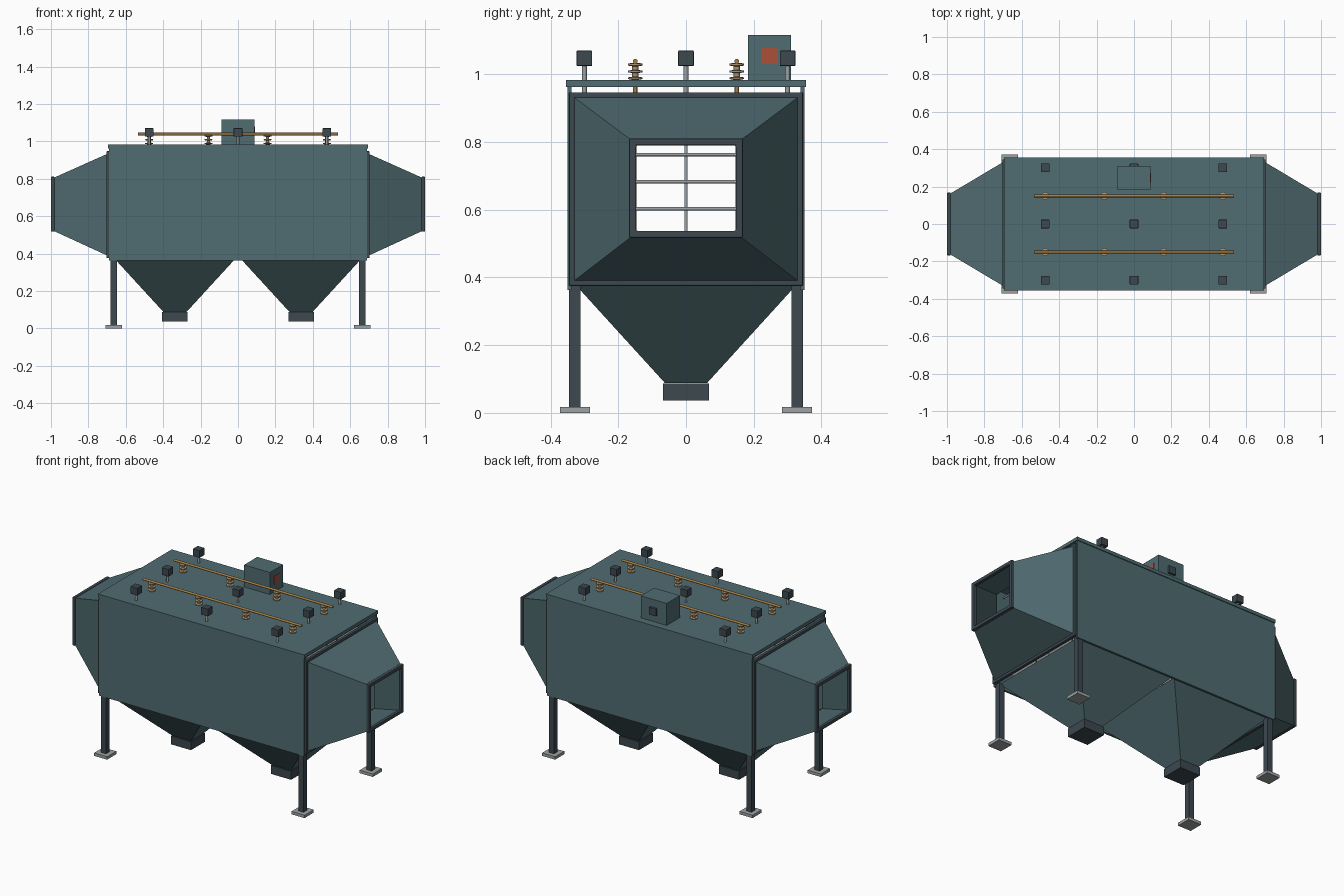
import bpy, bmesh, math
from mathutils import Vector

if "Cube" in bpy.data.objects:
    bpy.data.objects.remove(bpy.data.objects["Cube"])


def mat(name, rgb):
    m = bpy.data.materials.new(name)
    m.diffuse_color = (*rgb, 1)
    m.use_nodes = True
    m.node_tree.nodes["Principled BSDF"].inputs["Base Color"].default_value = m.diffuse_color
    return m


TEAL = mat("casing_paint", (0.08, 0.15, 0.165))
DARK = mat("dark_steel", (0.045, 0.065, 0.078))
ZINC = mat("galvanised", (0.34, 0.36, 0.36))
BRASS = mat("brass", (0.38, 0.21, 0.06))
TAN = mat("porcelain", (0.42, 0.30, 0.17))
RED = mat("warning_red", (0.40, 0.08, 0.04))


def finish(name, bm, material, bevel=0.0, smooth=False):
    bmesh.ops.recalc_face_normals(bm, faces=bm.faces)
    me = bpy.data.meshes.new(name)
    bm.to_mesh(me)
    bm.free()
    me.materials.append(material)
    ob = bpy.data.objects.new(name, me)
    bpy.context.collection.objects.link(ob)
    if bevel:
        b = ob.modifiers.new("bevel", 'BEVEL')
        b.width, b.segments = bevel, 2
    if smooth:
        bpy.ops.object.select_all(action='DESELECT')
        ob.select_set(True)
        bpy.context.view_layer.objects.active = ob
        bpy.ops.object.shade_smooth_by_angle(angle=math.radians(40))
    return ob


def box(name, x, y, z, material, bevel=0.0):
    """Box from (min, max) ranges."""
    bm = bmesh.new()
    bmesh.ops.create_cube(bm, size=1)
    for v in bm.verts:
        v.co = [(a + b) / 2 + c * (b - a) for (a, b), c in zip((x, y, z), v.co)]
    return finish(name, bm, material, bevel)


def rod(name, p, q, r, material, sides=16):
    p, q = Vector(p), Vector(q)
    bm = bmesh.new()
    bmesh.ops.create_cone(bm, cap_ends=True, segments=sides, radius1=r, radius2=r, depth=(q - p).length)
    rot = (q - p).to_track_quat('Z', 'Y')
    for v in bm.verts:
        v.co = rot @ v.co + (p + q) / 2
    return finish(name, bm, material, smooth=True)


def shell(name, rings, place, material, bevel=0.0):
    """Closed hollow loft of rectangles (offset, u0, u1, v0, v1)."""
    bm = bmesh.new()
    loops = [[bm.verts.new(place(o, u, v)) for u, v in ((a, c), (b, c), (b, d), (a, d))]
             for o, a, b, c, d in rings]
    for i, lo in enumerate(loops):
        hi = loops[(i + 1) % len(loops)]
        for j in range(4):
            k = (j + 1) % 4
            bm.faces.new((lo[j], lo[k], hi[k], hi[j]))
    return finish(name, bm, material, bevel)


def lathe(name, profile, at, material, sides=20):
    bm = bmesh.new()
    vs = [bm.verts.new((r, 0, z)) for r, z in profile]
    es = [bm.edges.new(e) for e in zip(vs, vs[1:])]
    bmesh.ops.spin(bm, geom=vs + es, cent=(0, 0, 0), axis=(0, 0, 1), angle=2 * math.pi, steps=sides)
    bmesh.ops.remove_doubles(bm, verts=bm.verts, dist=1e-5)
    bmesh.ops.translate(bm, verts=bm.verts, vec=at)
    return finish(name, bm, material, smooth=True)


# Casing: two side walls and a roof, open ends
for s, n in ((-1, "front"), (1, "back")):
    box(f"{n}_wall", (-0.69, 0.69), sorted((s * 0.338, s * 0.35)), (0.363, 0.965), TEAL)
box("roof", (-0.695, 0.695), (-0.355, 0.355), (0.963, 0.983), TEAL)

# Inlet and outlet nozzles with flanges
for s, n in ((-1, "inlet"), (1, "outlet")):
    def side(o, u, v, s=s):
        return (s * o, u, v)
    shell(f"{n}_nozzle", [(0.69, -0.337, 0.337, 0.385, 0.937), (0.99, -0.158, 0.158, 0.523, 0.803),
                          (0.99, -0.148, 0.148, 0.533, 0.793), (0.69, -0.327, 0.327, 0.395, 0.927)], side, TEAL)
    for part, x0, x1, w, z0, z1, t in (("casing", 0.684, 0.704, 0.346, 0.375, 0.947, 0.018),
                                       ("duct", 0.98, 1.0, 0.168, 0.517, 0.811, 0.021)):
        o = (-w, w, z0, z1)
        i = (-w + t, w - t, z0 + t, z1 - t)
        shell(f"{n}_{part}_flange", [(x0, *o), (x1, *o), (x1, *i), (x0, *i)], side, DARK, 0.004)
    # Gas distribution bars across each mouth
    for k in range(7):
        z = 0.443 + 0.08 * k
        rod(f"{n}_distribution_bar", (s * 0.64, -0.325, z), (s * 0.64, 0.325, z), 0.005, ZINC, 10)

# Dust hoppers with outlet spouts
for s, n in ((-1, "left"), (1, "right")):
    c = s * 0.337
    shell(f"{n}_hopper", [(0.38, c - 0.33, c + 0.33, -0.328, 0.328), (0.088, c - 0.062, c + 0.062, -0.062, 0.062),
                          (0.088, c - 0.052, c + 0.052, -0.052, 0.052), (0.38, c - 0.32, c + 0.32, -0.318, 0.318)],
          lambda o, u, v: (u, v, o), TEAL)
    box(f"{n}_hopper_spout", (c - 0.068, c + 0.068), (-0.068, 0.068), (0.036, 0.087), DARK)

# Support legs and foot plates
for x in (-0.665, 0.665):
    for y in (-0.328, 0.328):
        box("leg", (x - 0.017, x + 0.017), (y - 0.017, y + 0.017), (0.015, 0.378), DARK)
        box("foot_plate", (x - 0.044, x + 0.044), (y - 0.044, y + 0.044), (0, 0.018), ZINC)

# Collecting plates with hanging rods and rapper heads
XS = (-0.475, 0, 0.475)
for y in (-0.3, 0, 0.3):
    box("collecting_plate", (-0.6, 0.6), (y - 0.005, y + 0.005), (0.42, 0.935), ZINC)
    for x in XS:
        rod("rapper_rod", (x, y, 0.93), (x, y, 1.03), 0.007, ZINC)
        box("rapper_head", (x - 0.023, x + 0.023), (y - 0.023, y + 0.023), (1.025, 1.07), DARK, 0.002)

# Discharge electrodes, insulators and bus bars
INSULATOR = [(0, 0.975), (0.01, 0.975), (0.01, 0.984), (0.021, 0.986), (0.021, 0.991), (0.009, 0.993),
             (0.009, 1.004), (0.021, 1.006), (0.021, 1.011), (0.009, 1.013), (0.009, 1.024),
             (0.021, 1.026), (0.021, 1.032), (0.007, 1.034), (0, 1.034)]
for y in (-0.15, 0.15):
    rod("bus_bar", (-0.535, y, 1.039), (0.535, y, 1.039), 0.007, BRASS)
    for x in (-0.475, -0.158, 0.158, 0.475):
        lathe("insulator", INSULATOR, (x, y, 0), TAN)
        rod("electrode_hanger", (x, y, 0.92), (x, y, 0.98), 0.006, BRASS)
    for z in (0.44, 0.92):
        rod("electrode_frame", (-0.56, y, z), (0.56, y, z), 0.005, BRASS, 10)
    for k in range(9):
        x = -0.56 + 0.14 * k
        rod("discharge_electrode", (x, y, 0.44), (x, y, 0.92), 0.004, BRASS, 8)

# Power cabinet with warning panel
box("power_cabinet", (-0.087, 0.087), (0.183, 0.31), (0.983, 1.117), TEAL)
box("warning_panel", (0.085, 0.09), (0.221, 0.272), (1.03, 1.079), RED)
